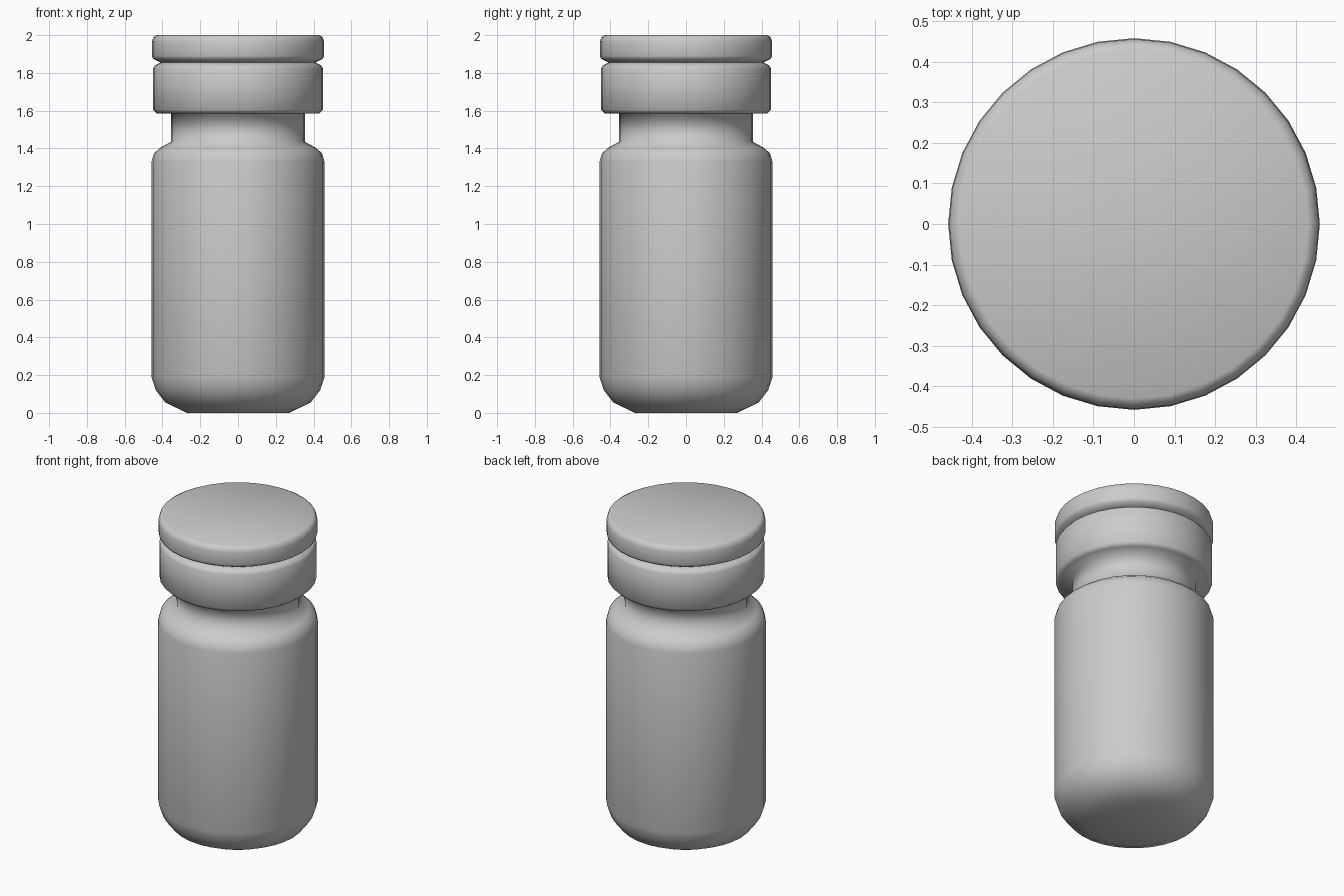
import bpy, bmesh
from math import cos, sin, tau

if "Cube" in bpy.data.objects:
    bpy.data.objects.remove(bpy.data.objects["Cube"], do_unlink=True)

SIDES = 32

grey = bpy.data.materials.new("plain_grey")
grey.use_nodes = True
colour = (0.6, 0.6, 0.6, 1)
grey.diffuse_color = colour
grey.node_tree.nodes["Principled BSDF"].inputs["Base Color"].default_value = colour


def lathe(name, profile):
    """Turn a (radius, height) profile around z, with flat closed ends."""
    bm = bmesh.new()
    rings = [[bm.verts.new((r * cos(tau * i / SIDES), r * sin(tau * i / SIDES), z))
              for i in range(SIDES)] for r, z in profile]
    for low, high in zip(rings, rings[1:]):
        for i in range(SIDES):
            j = (i + 1) % SIDES
            bm.faces.new((low[i], low[j], high[j], high[i]))
    bm.faces.new(rings[0][::-1])
    bm.faces.new(rings[-1])
    for face in bm.faces:
        face.smooth = True
    mesh = bpy.data.meshes.new(name)
    bm.to_mesh(mesh)
    bm.free()
    mesh.materials.append(grey)
    obj = bpy.data.objects.new(name, mesh)
    bpy.context.collection.objects.link(obj)
    return obj


# Rounded body, narrow neck and the wide collar above it
lathe("bottle_body", [
    (0.27, 0), (0.385, 0.055), (0.435, 0.12), (0.458, 0.19),
    (0.458, 1.33), (0.445, 1.375), (0.41, 1.405), (0.355, 1.435),
    (0.355, 1.585), (0.43, 1.585), (0.45, 1.605),
    (0.45, 1.825), (0.44, 1.84), (0.41, 1.855),
])

# Lid disc, separated from the collar by a groove
lathe("lid", [
    (0.41, 1.855), (0.45, 1.875), (0.456, 1.89),
    (0.456, 1.965), (0.448, 1.99), (0.43, 2.0),
])
